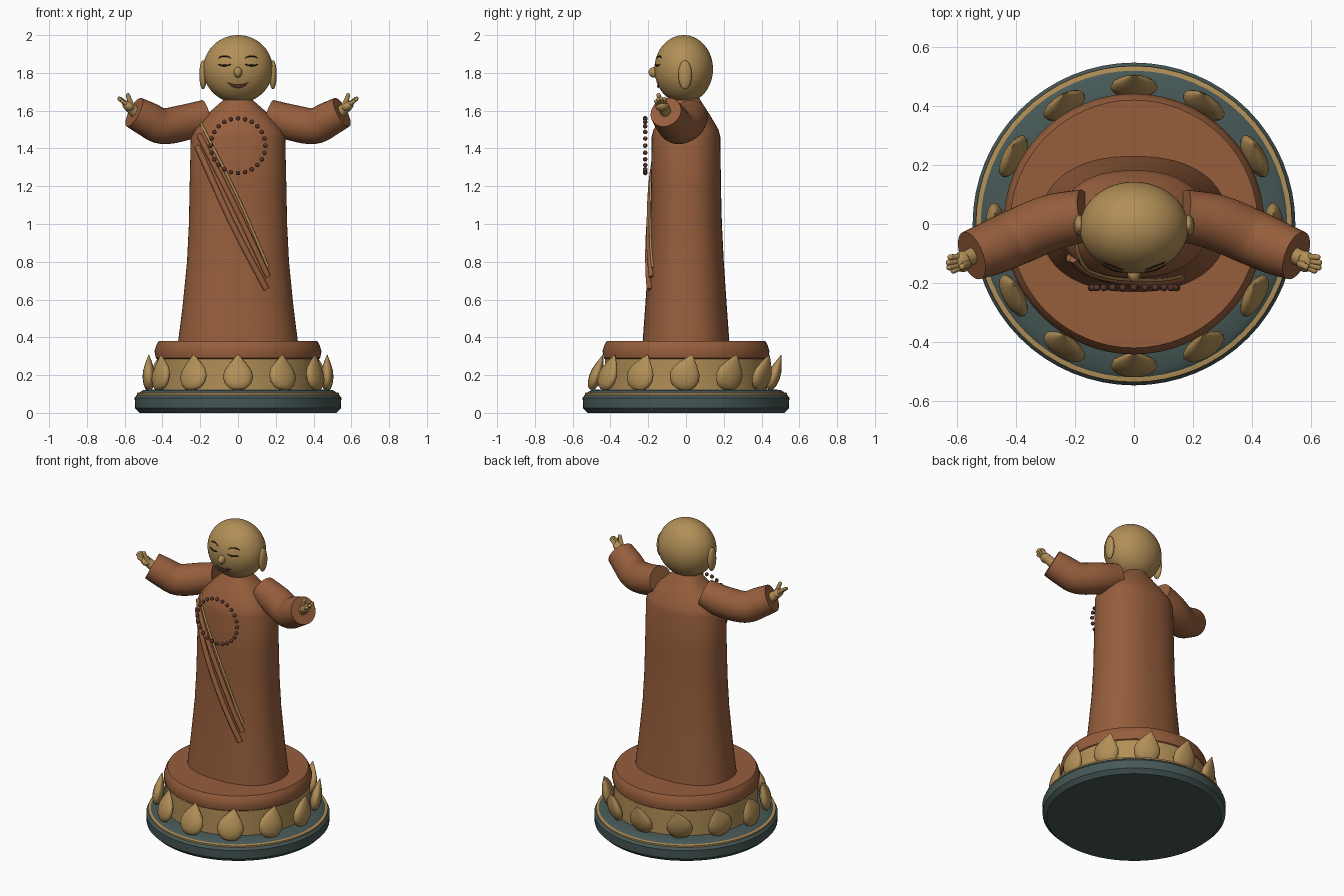
import bpy, bmesh, math
from math import sin, cos, pi, sqrt
from mathutils import Vector, Matrix

if "Cube" in bpy.data.objects:
    bpy.data.objects.remove(bpy.data.objects["Cube"])


def material(name, rgb):
    m = bpy.data.materials.new(name)
    m.diffuse_color = (*rgb, 1)
    m.use_nodes = True
    m.node_tree.nodes["Principled BSDF"].inputs["Base Color"].default_value = m.diffuse_color
    return m


BROWN = material("robe brown", (0.305, 0.112, 0.045))
GOLD = material("warm gold", (0.445, 0.275, 0.095))
SLATE = material("dark slate", (0.061, 0.098, 0.093))
BEAD = material("bead brown", (0.095, 0.035, 0.022))
INK = material("dark line", (0.03, 0.015, 0.01))
LIP = material("lip", (0.33, 0.12, 0.07))


def finish(name, bm, mat, angle=40):
    bmesh.ops.recalc_face_normals(bm, faces=bm.faces)
    me = bpy.data.meshes.new(name)
    bm.to_mesh(me)
    bm.free()
    ob = bpy.data.objects.new(name, me)
    bpy.context.collection.objects.link(ob)
    me.materials.append(mat)
    bpy.ops.object.select_all(action='DESELECT')
    ob.select_set(True)
    bpy.context.view_layer.objects.active = ob
    bpy.ops.object.shade_smooth_by_angle(angle=math.radians(angle))
    return ob


def loft(bm, rings):
    """Skin a list of closed rings and cap both ends."""
    vs = [[bm.verts.new(p) for p in r] for r in rings]
    n = len(vs[0])
    for a, b in zip(vs, vs[1:]):
        for i in range(n):
            bm.faces.new((a[i], a[(i + 1) % n], b[(i + 1) % n], b[i]))
    bm.faces.new(vs[0])
    bm.faces.new(vs[-1])


def lathe(name, profile, mat, n=64):
    bm = bmesh.new()
    loft(bm, [[(r * cos(2 * pi * i / n), r * sin(2 * pi * i / n), z) for i in range(n)]
              for r, z in profile])
    return finish(name, bm, mat, 35)


def ball(bm, c, r, rot=None, u=24, v=16):
    m = Matrix.Translation(c) @ (rot or Matrix()) @ Matrix.Diagonal((*r, 1))
    bmesh.ops.create_uvsphere(bm, u_segments=u, v_segments=v, radius=1, matrix=m)


def tube(bm, pts, radii, n=10):
    """Round tube through points with a radius at each one."""
    pts = [Vector(p) for p in pts]
    rings = []
    for i, p in enumerate(pts):
        t = (pts[min(i + 1, len(pts) - 1)] - pts[max(i - 1, 0)]).normalized()
        ref = Vector((0, 1, 0)) if abs(t.y) < 0.9 else Vector((0, 0, 1))
        s = t.cross(ref).normalized()
        q = s.cross(t)
        rings.append([p + radii[i] * (s * cos(2 * pi * k / n) + q * sin(2 * pi * k / n))
                      for k in range(n)])
    loft(bm, rings)


def smooth_path(ctrl, steps=8):
    """Catmull-Rom resampling of (x, y, z, radius) control points."""
    c = [Vector(p) for p in ctrl]
    c = [2 * c[0] - c[1]] + c + [2 * c[-1] - c[-2]]
    out = []
    for i in range(1, len(c) - 2):
        a, b, d, e = c[i - 1:i + 3]
        for k in range(steps):
            t = k / steps
            out.append(0.5 * (2 * b + (d - a) * t + (2 * a - 5 * b + 4 * d - e) * t * t
                              + (3 * b - a - 3 * d + e) * t ** 3))
    out.append(c[-2])
    return [p[:3] for p in out], [p[3] for p in out]


# Round plinth, gold trim, lotus core and seat disc
lathe("plinth", [(0.52, 0), (0.545, 0.025), (0.547, 0.08), (0.53, 0.102),
                 (0.50, 0.122), (0.40, 0.125)], SLATE)
lathe("plinth_trim", [(0.52, 0.094), (0.536, 0.096), (0.536, 0.106), (0.52, 0.109)], GOLD)
lathe("lotus_core", [(0.43, 0.11), (0.43, 0.285)], GOLD)
lathe("seat_disc", [(0.415, 0.275), (0.435, 0.29), (0.442, 0.325), (0.432, 0.36),
                    (0.42, 0.38)], BROWN)

# Twelve pointed lotus petals, all leaning slightly backward
bm = bmesh.new()
outline = [(-0.095, 0.02), (-0.085, 0.048), (-0.06, 0.07), (-0.025, 0.08), (0.01, 0.073),
           (0.045, 0.05), (0.075, 0.025), (0.1, 0.003)]
for k in range(12):
    a = k * pi / 6
    m = (Matrix.Translation((0.472 * cos(a), 0.472 * sin(a), 0.213))
         @ Matrix.Rotation(-0.33, 4, 'X') @ Matrix.Rotation(a, 4, 'Z'))
    loft(bm, [[m @ Vector((0.42 * w * cos(2 * pi * i / 16), w * sin(2 * pi * i / 16), z))
               for i in range(16)] for z, w in outline])
finish("lotus_petals", bm, GOLD, 50)

# Long robe with soft pleats
ROBE = [(0.37, 0.318, 0.230), (0.55, 0.295, 0.217), (0.8, 0.270, 0.200), (1.0, 0.260, 0.190),
        (1.2, 0.256, 0.185), (1.46, 0.250, 0.182), (1.50, 0.235, 0.172),
        (1.58, 0.165, 0.125), (1.65, 0.085, 0.08), (1.665, 0.07, 0.07)]


def robe_radii(z):
    for (z0, x0, y0), (z1, x1, y1) in zip(ROBE, ROBE[1:]):
        if z <= z1:
            t = (z - z0) / (z1 - z0)
            return x0 + (x1 - x0) * t, y0 + (y1 - y0) * t


def robe_front(x, z):
    rx, ry = robe_radii(z)
    return -ry * max(0.0, 1 - min(1, abs(x) / rx) ** 2.3) ** (1 / 2.3)


def power(v):
    return math.copysign(abs(v) ** (2 / 2.3), v)


bm = bmesh.new()
loft(bm, [[(rx * power(cos(2 * pi * i / 64)), ry * power(sin(2 * pi * i / 64)), z)
           for i in range(64)] for z, rx, ry in ROBE])
finish("robe", bm, BROWN, 40)

# Diagonal sash folds with a gold edge cord
def sash(name, start, mid, end, r, mat):
    pts, _ = smooth_path([(start[0], 0, start[1], r), (mid[0], 0, mid[1], r),
                          (end[0], 0, end[1], r)], 10)
    pts = [(x, robe_front(x, z) - 0.3 * r, z) for x, y, z in pts]
    b = bmesh.new()
    tube(b, pts, [r] * len(pts))
    finish(name, b, mat)


sash("sash_cord", (-0.195, 1.53), (0.0, 1.14), (0.16, 0.77), 0.007, GOLD)
sash("sash_upper_fold", (-0.205, 1.47), (-0.01, 1.08), (0.16, 0.72), 0.015, BROWN)
sash("sash_lower_fold", (-0.215, 1.41), (-0.03, 1.00), (0.15, 0.655), 0.016, BROWN)

# Ring of prayer beads
bm = bmesh.new()
for k in range(24):
    a = k * pi / 12
    ball(bm, (0.145 * cos(a), -0.216, 1.415 + 0.145 * sin(a)), (0.012,) * 3, None, 12, 8)
finish("prayer_beads", bm, BEAD)

# Neck, head, nose
lathe("neck", [(0.075, 1.6), (0.07, 1.7)], GOLD, 32)
HC, HR = Vector((0, -0.012, 1.82)), Vector((0.184, 0.155, 0.18))
bm = bmesh.new()
ball(bm, HC, HR, None, 48, 32)
finish("head", bm, GOLD)
bm = bmesh.new()
ball(bm, (0, -0.168, 1.803), (0.022, 0.03, 0.028))
finish("nose", bm, GOLD)


# Painted face lines laid on the head surface
def face_line(name, x0, x1, z, arc, r, mat):
    pts = []
    for i in range(9):
        t = i / 8
        x, zz = x0 + (x1 - x0) * t, z + arc * 4 * t * (1 - t)
        y = HC.y - HR.y * sqrt(1 - (x / HR.x) ** 2 - ((zz - HC.z) / HR.z) ** 2)
        pts.append((x, y, zz))
    b = bmesh.new()
    tube(b, pts, [r * (0.5 + 2 * (i / 8) * (1 - i / 8)) for i in range(9)], 8)
    finish(name, b, mat)


for side, s in (("left", -1), ("right", 1)):
    face_line(side + "_brow", 0.038 * s, 0.105 * s, 1.877, 0.012, 0.004, INK)
    face_line(side + "_eyelid", 0.038 * s, 0.105 * s, 1.845, -0.006, 0.005, INK)
face_line("lips", -0.045, 0.045, 1.742, -0.014, 0.008, LIP)
face_line("mouth_line", -0.055, 0.055, 1.748, -0.014, 0.004, INK)

# Ears, sleeves and hands on both sides
for side, s in (("left", -1), ("right", 1)):
    bm = bmesh.new()
    ball(bm, (0.185 * s, -0.005, 1.79), (0.02, 0.036, 0.077))
    finish(side + "_ear", bm, GOLD)

    bm = bmesh.new()
    pts, rad = smooth_path([(0.163, 0.03, 1.572, 0.088), (0.28, 0.005, 1.538, 0.095),
                            (0.40, -0.045, 1.518, 0.095), (0.48, -0.08, 1.555, 0.092),
                            (0.55, -0.107, 1.592, 0.085)], 5)
    tube(bm, [(x * s, y, z) for x, y, z in pts], rad, 32)
    finish(side + "_sleeve", bm, BROWN, 50)

    bm = bmesh.new()
    tube(bm, [(0.53 * s, -0.10, 1.58), (0.575 * s, -0.12, 1.62)], [0.03, 0.028], 16)
    ball(bm, (0.58 * s, -0.127, 1.625), (0.034, 0.036, 0.026),
         Matrix.Rotation(-0.6 * s, 4, 'Y'))
    for tip in ((0.612, -0.158, 1.648), (0.626, -0.147, 1.660),
                (0.628, -0.131, 1.664), (0.622, -0.113, 1.662)):
        root = (0.585 * s, -0.127 + 0.75 * (tip[1] + 0.135), 1.63)
        end = (tip[0] * s, tip[1], tip[2])
        tube(bm, [root, end], [0.012, 0.010], 10)
        ball(bm, end, (0.0105,) * 3, None, 10, 8)
    thumb = (0.583 * s, -0.145, 1.682)
    tube(bm, [(0.565 * s, -0.135, 1.63), thumb], [0.015, 0.011], 10)
    ball(bm, thumb, (0.0115,) * 3, None, 10, 8)
    finish(side + "_hand", bm, GOLD)
